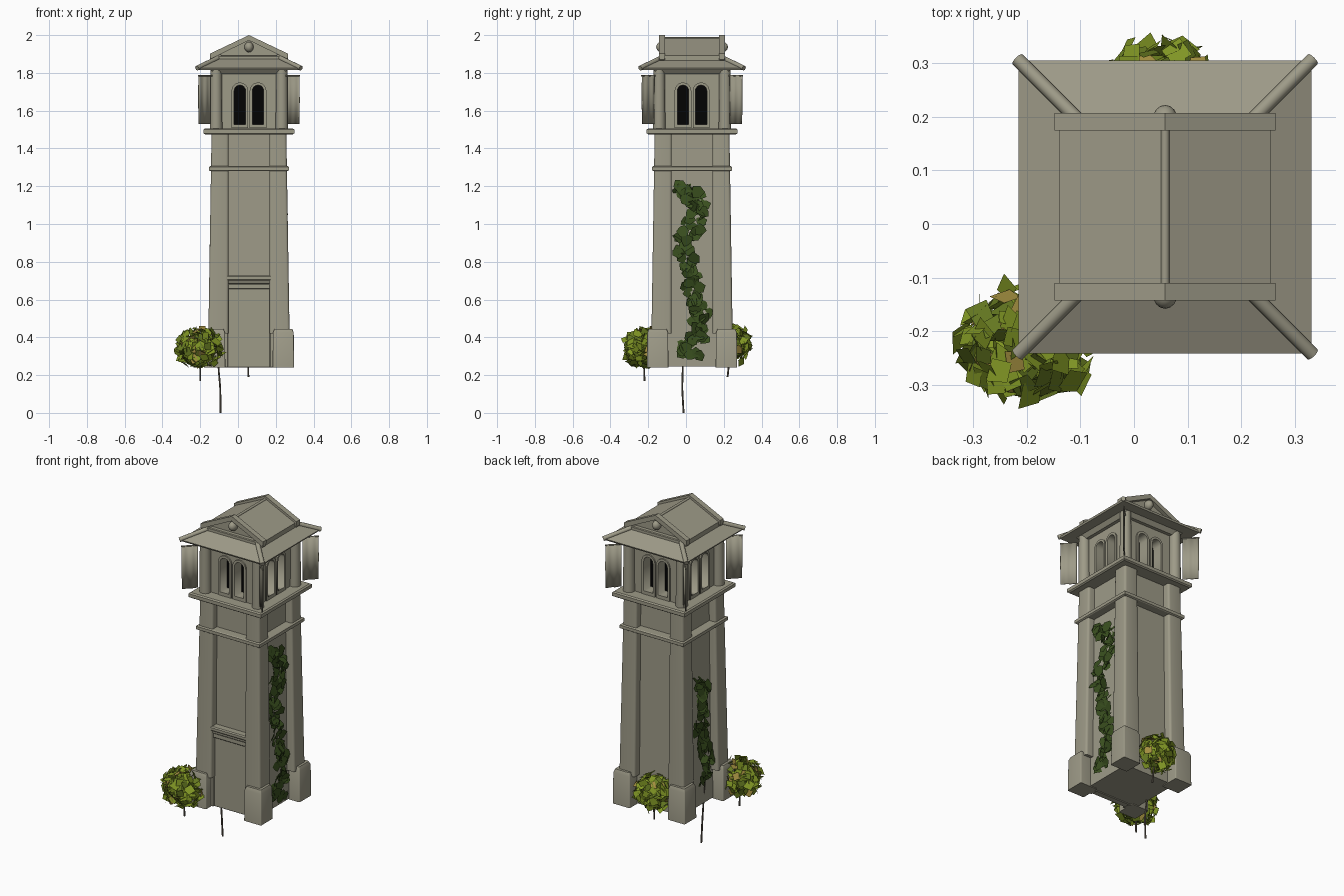
import bpy, bmesh, math, random
from mathutils import Vector, Matrix

if "Cube" in bpy.data.objects:
    bpy.data.objects.remove(bpy.data.objects["Cube"])

random.seed(4)
CX, CY = 0.058, 0.032            # tower axis
C = Matrix.Translation((CX, CY, 0))


def mat(name, r, g, b):
    m = bpy.data.materials.new(name)
    m.diffuse_color = (r, g, b, 1)
    m.use_nodes = True
    m.node_tree.nodes["Principled BSDF"].inputs["Base Color"].default_value = m.diffuse_color
    return m


STONE = mat("stone", 0.34, 0.325, 0.245)
BLACK = mat("window_black", 0.001, 0.001, 0.001)
IVY = mat("ivy_green", 0.04, 0.076, 0.013)
LEAF = mat("bush_green", 0.22, 0.31, 0.018)
DARK = mat("bush_dark_green", 0.13, 0.19, 0.015)
GOLD = mat("bush_yellow_brown", 0.36, 0.27, 0.05)
BARK = mat("bark", 0.14, 0.12, 0.09)


def finish(name, bm, mats, smooth=False, matrix=None):
    bmesh.ops.recalc_face_normals(bm, faces=bm.faces)
    me = bpy.data.meshes.new(name)
    if matrix:
        bm.transform(matrix)
    bm.to_mesh(me)
    bm.free()
    for m in mats:
        me.materials.append(m)
    if smooth:
        me.polygons.foreach_set("use_smooth", [True] * len(me.polygons))
        me.set_sharp_from_angle(angle=math.radians(40))
    ob = bpy.data.objects.new(name, me)
    bpy.context.collection.objects.link(ob)
    return ob


def loft(name, rings, at=(0, 0), material=STONE, round_by=0):
    """Square section through rings of (half width, z[, shift]), optionally with rounded corners."""
    bm = bmesh.new()
    loops = []
    for h, z, *shift in rings:
        c = shift[0] if shift else 1
        ring = []
        for q, (sx, sy) in enumerate(((1, 1), (-1, 1), (-1, -1), (1, -1))):
            for i in range(5 if round_by else 1):
                a = math.pi / 2 * (q + i / 4)
                ring.append(bm.verts.new((at[0] * c + sx * (h - round_by) + round_by * math.cos(a),
                                          at[1] * c + sy * (h - round_by) + round_by * math.sin(a), z))
                            if round_by else bm.verts.new((at[0] * c + sx * h, at[1] * c + sy * h, z)))
        loops.append(ring)
    for a, b in zip(loops, loops[1:]):
        for i in range(len(a)):
            j = (i + 1) % len(a)
            bm.faces.new((a[i], a[j], b[j], b[i]))
    bm.faces.new(loops[0])
    bm.faces.new(loops[-1])
    return finish(name, bm, [material], bool(round_by), C)


def box(name, x0, x1, y0, y1, z0, z1, bevel=0.004):
    bm = bmesh.new()
    bmesh.ops.create_cube(bm, size=1)
    bm.transform(Matrix.Translation(((x0 + x1) / 2, (y0 + y1) / 2, (z0 + z1) / 2))
                 @ Matrix.Diagonal((x1 - x0, y1 - y0, z1 - z0, 1)))
    bmesh.ops.bevel(bm, geom=bm.edges[:], offset=bevel, segments=1, affect='EDGES')
    return finish(name, bm, [STONE], matrix=C)


def tube(name, p, q, r0, r1, material=STONE, sides=20, matrix=C):
    p, q = Vector(p), Vector(q)
    bm = bmesh.new()
    bmesh.ops.create_cone(bm, cap_ends=True, segments=sides, radius1=r0, radius2=r1, depth=(q - p).length)
    rot = (q - p).to_track_quat('Z', 'Y').to_matrix().to_4x4()
    return finish(name, bm, [material], True, matrix @ Matrix.Translation((p + q) / 2) @ rot)


def prism(name, pts, y0, y1):
    """Profile in x, z extruded along y."""
    bm = bmesh.new()
    f = bm.faces.new([bm.verts.new((x, y0, z)) for x, z in pts])
    ext = bmesh.ops.extrude_face_region(bm, geom=[f])
    bmesh.ops.translate(bm, vec=(0, y1 - y0, 0), verts=[v for v in ext["geom"] if isinstance(v, bmesh.types.BMVert)])
    return finish(name, bm, [STONE], matrix=C)


def arch(cx, half, z0, spring):
    n = 12
    return [(cx - half, z0), (cx + half, z0)] + [
        (cx + half * math.cos(math.pi * i / n), spring + half * math.sin(math.pi * i / n)) for i in range(n + 1)]


def panel(name, outlines, depth, thick, k):
    """Filled outlines with holes, set on tower side k."""
    cu = bpy.data.curves.new(name, 'CURVE')
    cu.dimensions, cu.fill_mode, cu.extrude = '2D', 'BOTH', thick / 2
    for pts in outlines:
        sp = cu.splines.new('POLY')
        sp.points.add(len(pts) - 1)
        for p, (x, z) in zip(sp.points, pts):
            p.co = (x, z, 0, 1)
        sp.use_cyclic_u = True
    tmp = bpy.data.objects.new(name + "_outline", cu)
    bpy.context.collection.objects.link(tmp)
    bpy.context.view_layer.update()
    me = bpy.data.meshes.new_from_object(tmp)
    bpy.data.objects.remove(tmp)
    me.transform(C @ Matrix.Rotation(k * math.pi / 2, 4, 'Z') @ Matrix.Translation((0, -depth + thick / 2, 0))
                 @ Matrix.Rotation(math.pi / 2, 4, 'X'))
    me.materials.clear()
    me.materials.append(STONE)
    bpy.context.collection.objects.link(bpy.data.objects.new(name, me))


# Shaft, string course and ledge
loft("shaft_wall", [(0.17, 0.245), (0.157, 1.48)])
loft("string_course", [(0.205, 1.28), (0.211, 1.284), (0.211, 1.302), (0.205, 1.306)])
loft("belfry_ledge", [(0.232, 1.474), (0.24, 1.48), (0.24, 1.50), (0.232, 1.506)])

# Corner pillars, plinths, belfry columns, hip ridges and hanging banners
for sx, sy in ((-1, -1), (1, -1), (1, 1), (-1, 1)):
    loft("corner_pillar", [(.053, .42), (.045, 1.48, .944)], (sx * .162, sy * .162), round_by=.013)
    loft("plinth", [(.057, .24), (.055, .425), (.047, .445)], (sx * .182, sy * .182), round_by=.006)
    tube("belfry_column", (sx * .174, sy * .174, 1.5), (sx * .174, sy * .174, 1.82), .033, .03)
    tube("hip_ridge", (sx * .275, sy * .275, 1.825), (sx * .15, sy * .15, 1.886), .013, .013, sides=12)
    tube("banner_rod", (sx * .19, sy * .19, 1.785), (sx * .268, sy * .268, 1.785), .004, .004, sides=8)
    bm = bmesh.new()
    rows = []
    for z, reach in ((1.785, .063), (1.65, .064), (1.53, .062)):
        rows.append([])
        for i in range(13):
            o, w = .203 + reach * i / 12, .0015 * math.sin(i * math.pi / 3)
            rows[-1].append(bm.verts.new((sx * (o + w), sy * (o - w), z)))
    for a, b in zip(rows, rows[1:]):
        for i in range(12):
            bm.faces.new((a[i], a[i + 1], b[i + 1], b[i]))
    ob = finish("banner", bm, [STONE], True, C)
    ob.modifiers.new("thickness", 'SOLIDIFY').thickness = 0.004

# Belfry walls with paired arched windows around a dark core
loft("dark_interior", [(.107, 1.505), (.107, 1.80)], material=BLACK)
for k in range(4):
    wins = [arch(s * .048, .03, 1.528, 1.705) for s in (-1, 1)]
    panel("belfry_wall", [[(-.16, 1.5), (.16, 1.5), (.16, 1.82), (-.16, 1.82)]] + wins, .165, .059, k)
    for s, w in zip((-1, 1), wins):
        panel("window_surround", [arch(s * .048, .044, 1.508, 1.705), w], .173, .012, k)

# Skirt roof and gabled cap
loft("skirt_roof", [(.16, 1.82), (.268, 1.816), (.273, 1.826), (.15, 1.884)])
loft("cornice", [(.185, 1.795), (.205, 1.82)])
prism("gable_roof", [(-.197, 1.865), (.197, 1.865), (.197, 1.892), (0, 1.985), (-.197, 1.892)], -.15, .15)
tube("roof_ridge", (0, -.15, 1.981), (0, .15, 1.981), .008, .008, sides=12)
for s in (-1, 1):
    y0, y1 = sorted((s * .142, s * .175))
    prism("raking_cornice", [(-.206, 1.88), (-.206, 1.902), (0, 2.0), (.206, 1.902), (.206, 1.88),
                             (.19, 1.88), (0, 1.972), (-.19, 1.88)], y0, y1)
    box("pediment_sill", -.206, .206, y0, y1, 1.866, 1.892)
    bm = bmesh.new()
    bmesh.ops.create_uvsphere(bm, u_segments=16, v_segments=10, radius=1)
    finish("pediment_boss", bm, [STONE], True, C @ Matrix.Translation((0, s * .16, 1.937))
           @ Matrix.Diagonal((.024, .03, .028, 1)))

# Doorway
box("door_panel", -.115, .115, -.178, -.14, .24, .66, .002)
for s in (-1, 1):
    box("door_jamb", s * .12 - .01, s * .12 + .01, -.19, -.14, .24, .66)
box("door_lintel", -.128, .128, -.192, -.14, .655, .685)
box("door_lintel_step", -.124, .124, -.198, -.14, .683, .703)
box("door_hood", -.133, .133, -.209, -.14, .70, .727, .006)

# Foliage
QUAD = [(-.5, -.5), (.45, -.4), (.5, .5), (-.4, .55)]
LOBED = [(0, -.6), (.45, -.25), (.45, .35), (0, .45), (-.45, .35), (-.5, -.2)]


def leaf(bm, pos, normal, size, shape, index):
    rot = normal.to_track_quat('Z', 'Y').to_matrix() @ Matrix.Rotation(random.uniform(0, 6.28), 3, 'Z')
    vs = [bm.verts.new(pos + rot @ Vector((x * size, y * size, -abs(x) * size * .25))) for x, y in shape]
    bm.faces.new(vs).material_index = index


def jitter(a):
    return Vector([random.uniform(-a, a) for _ in range(3)])


def bush(name, centre, radii, count):
    bm = bmesh.new()
    for i in range(count):             # evenly spread leaf directions
        u, a = 1 - 2 * (i + .5) / count, i * 2.39996
        d = Vector((math.sqrt(1 - u * u) * math.cos(a), math.sqrt(1 - u * u) * math.sin(a), u))
        p = Vector(centre) + Vector([a * b for a, b in zip(d, radii)]) * random.uniform(.65, .97)
        leaf(bm, p, d + jitter(.75), random.uniform(.034, .05), QUAD,
             random.choices((0, 1, 2), (10, 4, 1))[0])
    finish(name, bm, [LEAF, DARK, GOLD])


bush("front_bush", (-.205, -.226, .343), (.136, .119, .117), 220)
tube("front_bush_trunk", (-.2, -.22, .17), (-.2, -.225, .36), .005, .004, BARK, 8, Matrix())
bush("back_bush", (.042, .242, .366), (.12, .112, .115), 190)
tube("back_bush_trunk", (.055, .22, .19), (.05, .24, .38), .005, .004, BARK, 8, Matrix())


def ivy(name, path, side, count):
    """Leaves scattered down a (y, z) path on the wall at side +1 or -1."""
    bm = bmesh.new()
    for i in range(count):
        t = i / count * (len(path) - 1)
        k = int(t)
        y, z = Vector(path[k]).lerp(Vector(path[k + 1]), t - k)
        x = CX + side * (.184 - .013 * z + random.uniform(-.004, .026))
        p = Vector((x, y + random.uniform(-.047, .047), z + random.uniform(-.02, .02)))
        leaf(bm, p, Vector((side, 0, .15)) + jitter(.5), random.uniform(.054, .068), LOBED, 0)
    finish(name, bm, [IVY])


ivy("right_ivy", [(-.03, 1.2), (.03, 1.17), (.08, 1.09), (.05, 1.0), (.0, .92), (.0, .82), (.04, .72), (.04, .62),
                  (.08, .52), (.07, .44), (.03, .36), (.02, .29)], 1, 98)
ivy("left_ivy", [(.04, 1.0), (.0, .93), (.02, .82), (.04, .7), (.0, .6), (-.02, .5), (.0, .37)], -1, 62)
tube("ivy_stem", (-.092, -.013, 0), (-.094, -.02, .13), .005, .005, BARK, 8, Matrix())
tube("ivy_stem_upper", (-.094, -.02, .13), (-.115, -.014, .38), .005, .004, BARK, 8, Matrix())
